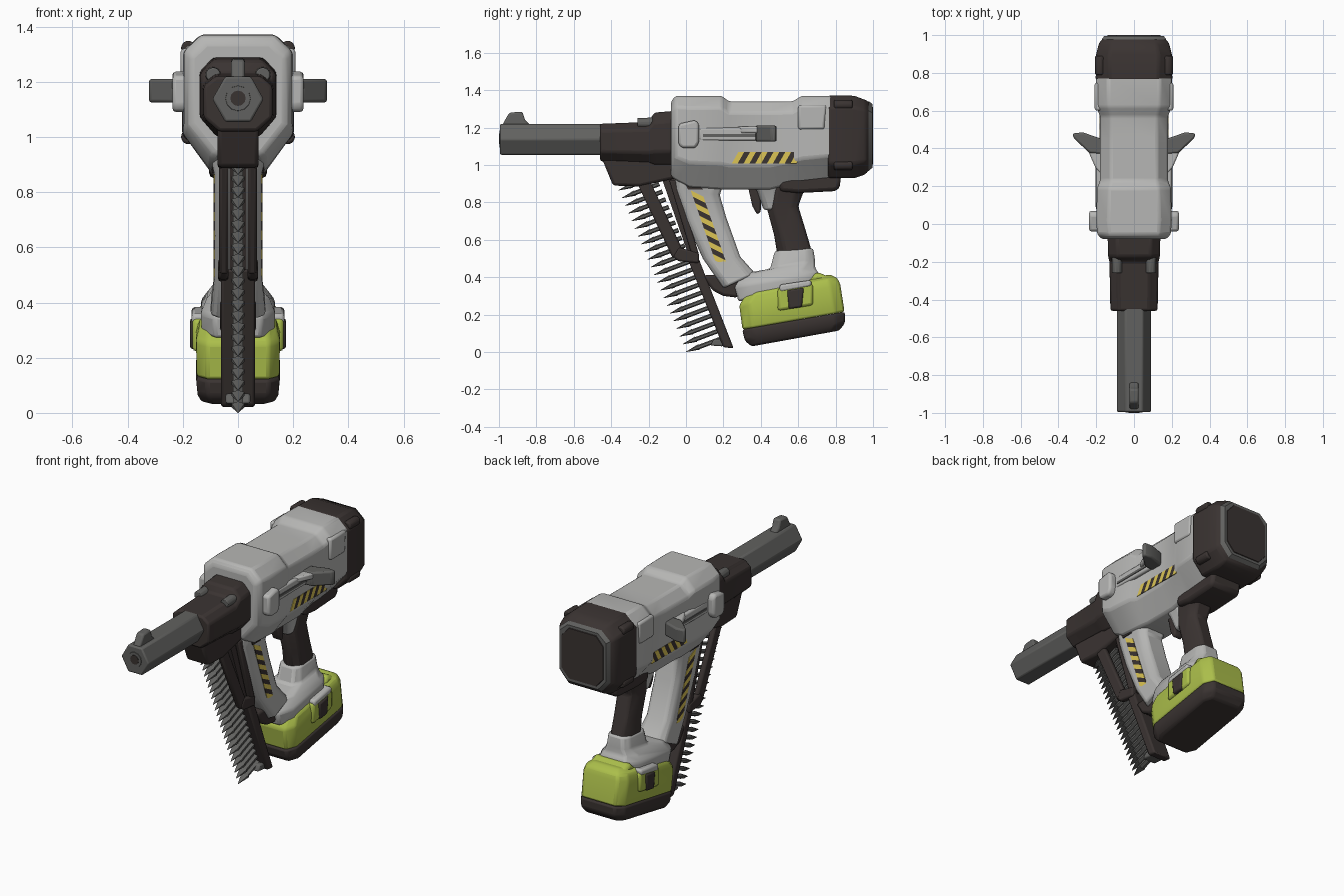
import bpy, bmesh, math
from mathutils import Vector, Matrix

cube = bpy.data.objects.get("Cube")
if cube:
    bpy.data.objects.remove(cube, do_unlink=True)


def material(name, r, g, b):
    m = bpy.data.materials.new(name)
    m.use_nodes = True
    m.diffuse_color = (r, g, b, 1)
    m.node_tree.nodes["Principled BSDF"].inputs["Base Color"].default_value = (r, g, b, 1)
    return m


SHELL = material("light grey shell", .47, .47, .46)
DARK = material("dark rubber", .042, .033, .031)
STEEL = material("gunmetal", .12, .12, .115)
GREEN = material("lime green", .41, .52, .07)
YELLOW = material("warning yellow", .72, .56, .09)


def finish(name, bm, mats, bevel=0, mirror=False):
    """Turn a bmesh into a shaded object with optional bevel and mirror."""
    bmesh.ops.recalc_face_normals(bm, faces=bm.faces)
    me = bpy.data.meshes.new(name)
    bm.to_mesh(me)
    bm.free()
    ob = bpy.data.objects.new(name, me)
    bpy.context.collection.objects.link(ob)
    for m in mats:
        me.materials.append(m)
    bpy.ops.object.select_all(action='DESELECT')
    ob.select_set(True)
    bpy.context.view_layer.objects.active = ob
    bpy.ops.object.shade_smooth_by_angle(angle=math.radians(35))
    if bevel:
        b = ob.modifiers.new("bevel", 'BEVEL')
        b.width, b.segments, b.limit_method = bevel, 2, 'ANGLE'
    if mirror:
        ob.modifiers.new("mirror", 'MIRROR')
    return ob


PLACE = {'x': lambda p, d: (d, p[0], p[1]),
         'y': lambda p, d: (p[0], d, p[1]),
         'z': lambda p, d: (p[0], p[1], d)}


def prism(name, pts, lo, hi, mat, bevel=0, axis='x', mirror=False):
    """Extrude a flat profile along one axis."""
    bm = bmesh.new()
    a = [bm.verts.new(PLACE[axis](p, lo)) for p in pts]
    b = [bm.verts.new(PLACE[axis](p, hi)) for p in pts]
    bm.faces.new(a)
    bm.faces.new(b[::-1])
    for i in range(len(pts)):
        j = (i + 1) % len(pts)
        bm.faces.new((a[i], a[j], b[j], b[i]))
    return finish(name, bm, [mat], bevel, mirror)


def loft(name, stations, mat, ka=.65, ca=.18, kb=.65, cb=.18, bevel=.012):
    """Skin chamfered sections, each spanning two (y, z) points with a half width."""
    bm = bmesh.new()
    rings = []
    for y1, z1, y2, z2, w in stations:
        a, b = Vector((0, y1, z1)), Vector((0, y2, z2))
        half = [(a, w * ka), (a.lerp(b, ca), w), (a.lerp(b, 1 - cb), w), (b, w * kb)]
        ring = [p + Vector((x, 0, 0)) for p, x in half]
        ring += [p - Vector((x, 0, 0)) for p, x in reversed(half)]
        rings.append([bm.verts.new(p) for p in ring])
    for r, s in zip(rings, rings[1:]):
        for i in range(8):
            j = (i + 1) % 8
            bm.faces.new((r[i], r[j], s[j], s[i]))
    bm.faces.new(rings[0])
    bm.faces.new(rings[-1])
    return finish(name, bm, [mat], bevel)


def along_y(*rows):
    """Upright stations from (y, bottom, top, half width)."""
    return [(y, lo, y, hi, w) for y, lo, hi, w in rows]


def rod(bm, a, b, r1, r2, sides=8):
    a, b = Vector(a), Vector(b)
    turn = (b - a).to_track_quat('Z', 'Y').to_matrix().to_4x4()
    bmesh.ops.create_cone(bm, cap_ends=True, segments=sides, radius1=r1, radius2=r2,
                          depth=(b - a).length, matrix=Matrix.Translation((a + b) / 2) @ turn)


def stripes(name, start, run, across, count, x):
    """Thin plate of slanted alternating bands, mirrored to both sides."""
    bm = bmesh.new()
    start, run, across = Vector(start), Vector(run), Vector(across)
    for i in range(count):
        p, q = start + run * i / count, start + run * (i + 1) / count
        f = bm.faces.new([bm.verts.new((x, *v)) for v in (p, q, q + across, p + across)])
        f.material_index = i % 2
    geo = bmesh.ops.extrude_face_region(bm, geom=bm.faces[:])
    bmesh.ops.translate(bm, vec=(.005, 0, 0),
                        verts=[g for g in geo['geom'] if isinstance(g, bmesh.types.BMVert)])
    finish(name, bm, [YELLOW, DARK], mirror=True)


# Main housing, rear cap and nose
loft("housing", along_y((-.08, .94, 1.34, .17), (-.055, .92, 1.37, .195), (.02, .88, 1.37, .2),
                        (.19, .87, 1.37, .195), (.23, .87, 1.34, .18), (.45, .87, 1.34, .18),
                        (.57, .9, 1.34, .18), (.62, .91, 1.37, .2), (.78, .93, 1.37, .2)),
     SHELL, ka=.5, ca=.27, kb=.68, cb=.13)
loft("rear_cap", along_y((.76, .93, 1.372, .203), (.9, .93, 1.37, .2),
                         (.96, .95, 1.35, .185), (.992, .99, 1.32, .15)), DARK, cb=.14)
loft("rear_cap_rim", along_y((.976, .968, 1.342, .172), (.996, .985, 1.327, .157)), STEEL, cb=.14, bevel=0)
loft("rear_plate", along_y((.99, .998, 1.314, .144), (1.0, 1.003, 1.309, .14)), DARK, bevel=0)
loft("nose", along_y((-.46, 1.02, 1.22, .125), (-.2, 1.01, 1.23, .13), (-.17, 1.0, 1.28, .137),
                     (-.05, 1.0, 1.29, .14)), DARK, ka=.55, kb=.65, ca=.25)
prism("nose_underside", [(-.46, 1.06), (-.39, .89), (-.25, .885), (-.05, .93), (-.05, 1.06)],
      -.075, .075, DARK, .015)

# Hexagonal barrel with muzzle ring and sight
hexagon = [(.093 * math.cos(i * math.pi / 3), 1.137 + .095 * math.sin(i * math.pi / 3)) for i in range(6)]
prism("barrel", hexagon, -.995, -.4, STEEL, .008, 'y')
bm = bmesh.new()
rod(bm, (0, -.98, 1.14), (0, -.998, 1.14), .05, .045, 12)
finish("muzzle_ring", bm, [STEEL])
bm = bmesh.new()
rod(bm, (0, -.99, 1.14), (0, -1.0, 1.14), .028, .028, 12)
finish("muzzle_hole", bm, [DARK])
prism("front_sight", [(-.99, 1.2), (-.945, 1.28), (-.875, 1.285), (-.86, 1.24), (-.82, 1.2)],
      -.025, .025, STEEL, .01)

# Screws on the nose and dark bumpers at the corners of the cap
bm = bmesh.new()
rod(bm, (.09, -.26, 1.225), (.09, -.15, 1.225), .027, .03, 10)
finish("nose_screw", bm, [STEEL], .005, mirror=True)
for label, z in (("upper", 1.322), ("lower", 1.0)):
    bm = bmesh.new()
    rod(bm, (.18, .79, z), (.18, .89, z), .028, .028)
    finish(label + "_bumper", bm, [DARK], .008, mirror=True)

# Side fittings: knob, slide track, belt hook on its ramp, rear strap
prism("side_knob", [(-.04, 1.11), (-.02, 1.09), (.05, 1.09), (.07, 1.12), (.07, 1.22), (.05, 1.24), (-.04, 1.22)],
      .17, .238, SHELL, .015, mirror=True)
prism("slide_track", [(.07, 1.13), (.44, 1.13), (.44, 1.2), (.07, 1.2)], .16, .2, SHELL, .01, mirror=True)
prism("slide_slot", [(.09, 1.15), (.4, 1.15), (.4, 1.165), (.09, 1.165)], .19, .204, STEEL, mirror=True)
prism("hook_ramp", [(.17, .26), (.205, .3), (.24, .38), (.24, .43), (.17, .43)],
      1.17, 1.205, SHELL, .008, 'z', mirror=True)
prism("belt_hook", [(.17, .37), (.235, .375), (.32, .455), (.325, .48), (.27, .485), (.17, .45)],
      1.125, 1.21, STEEL, .01, 'z', mirror=True)
prism("rear_strap", [(.6, 1.19), (.74, 1.19), (.75, 1.32), (.6, 1.32)], .17, .208, SHELL, .012, mirror=True)

# Front strut, trigger guard top and grip
loft("front_strut", [(-.06, .97, .22, .95, .11), (-.06, .87, .18, .84, .085), (.0, .7, .215, .72, .085),
                     (.09, .5, .29, .51, .085), (.2, .34, .37, .42, .1)], SHELL, ka=.7, ca=.14, kb=.7)
prism("strut_patch", [(-.01, .91), (.06, .905), (.09, .87), (.01, .87)], .07, .094, DARK, mirror=True)
loft("grip_collar", [(.33, .92, .5, .92, .1), (.38, .86, .5, .86, .072), (.415, .76, .5, .76, .05)], SHELL)
loft("grip", [(.44, .94, .8, .95, .09), (.44, .86, .63, .86, .076), (.435, .76, .6, .78, .066),
              (.47, .63, .64, .65, .062), (.49, .51, .675, .53, .066)], DARK, ka=.3, ca=.22, cb=.25)
prism("grip_tail", [(.5, .93), (.6, .935), (.83, .95), (.82, .87), (.79, .86), (.6, .85), (.5, .86)],
      -.105, .105, DARK, .02)
prism("trigger", [(.33, .89), (.4, .89), (.4, .75), (.38, .735), (.355, .78)], -.03, .03, DARK, .01)

# Warning stripes
stripes("housing_stripes", (.245, 1.008), (.345, 0), (.035, .062), 11, .178)
stripes("strut_stripes", (.025, .865), (.13, -.375), (.068, -.034), 11, .083)

# Battery foot and battery
loft("handle_foot", [(.28, .27, .72, .36, .13), (.26, .35, .71, .42, .135), (.31, .42, .69, .45, .108),
                     (.45, .445, .69, .49, .08), (.475, .54, .68, .555, .071)], SHELL)
loft("battery_base", [(.35, .03, .82, .115, .13), (.315, .06, .85, .155, .15), (.3, .12, .85, .215, .152)],
     DARK, ca=.1, cb=.1, ka=.75, kb=.75)
loft("battery_case", [(.302, .12, .848, .215, .15), (.285, .25, .825, .36, .152), (.32, .305, .81, .395, .14),
                      (.37, .33, .77, .415, .11)], GREEN, ca=.1, cb=.1, ka=.75, kb=.75)
prism("battery_hump", [(.63, .36), (.7, .43), (.8, .385), (.8, .3), (.65, .3)], -.12, .12, GREEN, .02)
prism("battery_ear", [(.49, .22), (.68, .25), (.68, .36), (.63, .38), (.49, .34)], .12, .165, GREEN, .015, mirror=True)
prism("latch_frame", [(.5, .32), (.67, .35), (.67, .385), (.5, .36)], .1, .168, SHELL, .012, mirror=True)
prism("battery_latch", [(.55, .23), (.62, .24), (.63, .345), (.54, .33)], .14, .174, DARK, .01, mirror=True)

# Nail strip, with each nail flattened to be wider across
bm = bmesh.new()
top_tip, low_tip, reach = Vector((0, -.36, .865)), Vector((0, 0, .001)), Vector((0, .2, .075))
for i in range(22):
    tip = top_tip.lerp(low_tip, i / 21)
    neck = tip + reach * .35
    rod(bm, tip + reach, neck, .012, .012, 6)
    rod(bm, neck, tip, .015, .001, 6)
bmesh.ops.scale(bm, verts=bm.verts, vec=(1.8, 1, 1))
finish("nails", bm, [STEEL])

# Magazine rails and windowed frame
prism("magazine_rail", [(.0, .52), (.06, .52), (.255, .02), (.2, .025)], -.062, .062, DARK, .01)
prism("magazine_foot", [(.13, .035), (.2, .03), (.2, .07), (.15, .07)], -.045, .045, STEEL, .008)
prism("magazine_back", [(-.13, .93), (-.04, .93), (.07, .5), (.02, .5)], -.03, .03, DARK)
prism("frame_front_bar", [(-.26, .9), (-.19, .91), (-.01, .53), (-.07, .5)], .035, .068, DARK, .01, mirror=True)
prism("frame_rear_bar", [(-.09, .92), (-.05, .92), (.07, .52), (.03, .52)], .035, .068, DARK, .008, mirror=True)
prism("frame_lower_bar", [(-.07, .51), (-.04, .485), (.07, .475), (.07, .53), (-.04, .56)],
      .035, .072, DARK, .01, mirror=True)
prism("magazine_bracket", [(.09, .41), (.28, .42), (.28, .29), (.2, .3), (.14, .33)], -.065, .065, DARK, .015)
